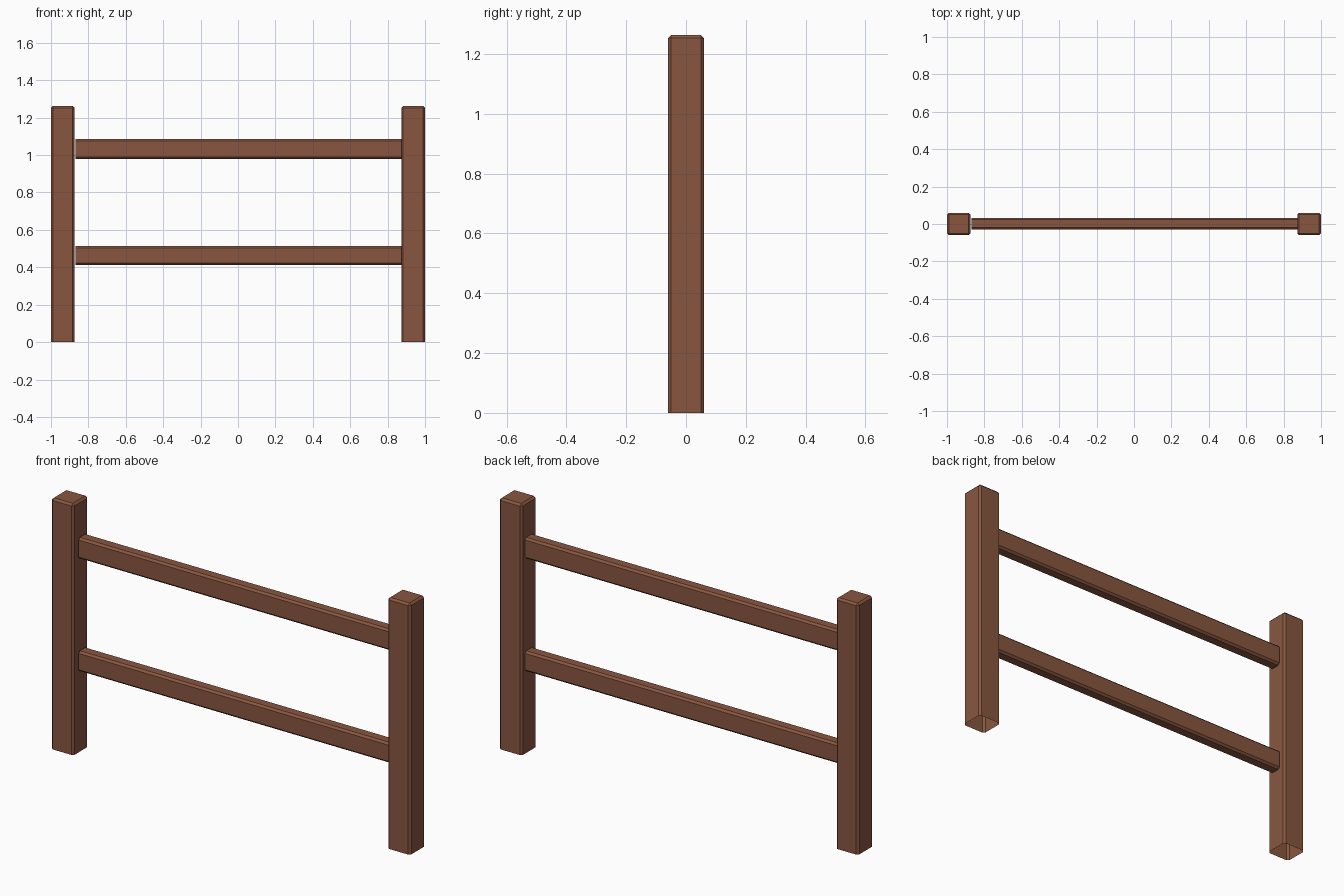
import bpy, bmesh
from mathutils import Vector

if "Cube" in bpy.data.objects:
    bpy.data.objects.remove(bpy.data.objects["Cube"])

wood = bpy.data.materials.new("brown wood")
wood.diffuse_color = (0.25, 0.094, 0.051, 1)
wood.use_nodes = True
wood.node_tree.nodes["Principled BSDF"].inputs["Base Color"].default_value = wood.diffuse_color


def beam(name, lo, hi, bevel, open_dirs):
    """Box from lo to hi, chamfered, with the hidden ends left open."""
    lo, hi = Vector(lo), Vector(hi)
    bm = bmesh.new()
    bmesh.ops.create_cube(bm, size=1)
    for v in bm.verts:
        v.co = Vector([(lo[i] + hi[i]) / 2 + v.co[i] * (hi[i] - lo[i]) for i in range(3)])
    bm.normal_update()
    ends = [f for f in bm.faces if any(f.normal.dot(Vector(d)) > 0.9 for d in open_dirs)]
    keep = {e for f in ends for e in f.edges}
    bmesh.ops.bevel(bm, geom=[e for e in bm.edges if e not in keep], offset=bevel,
                    segments=1, affect='EDGES')
    bm.normal_update()
    ends = [f for f in bm.faces if any(f.normal.dot(Vector(d)) > 0.99 for d in open_dirs)]
    bmesh.ops.delete(bm, geom=ends, context='FACES')
    mesh = bpy.data.meshes.new(name)
    bm.to_mesh(mesh)
    bm.free()
    mesh.materials.append(wood)
    bpy.context.collection.objects.link(bpy.data.objects.new(name, mesh))


# Upright posts, open underneath
for name, x0, x1 in (("left_post", -1.0, -0.875), ("right_post", 0.873, 1.0)):
    beam(name, (x0, -0.06, 0), (x1, 0.06, 1.263), 0.01, [(0, 0, -1)])

# Horizontal rails, open at the ends against the posts
for name, z0, z1 in (("lower_rail", 0.412, 0.514), ("upper_rail", 0.979, 1.085)):
    beam(name, (-0.868, -0.029, z0), (0.875, 0.033, z1), 0.01, [(1, 0, 0), (-1, 0, 0)])
